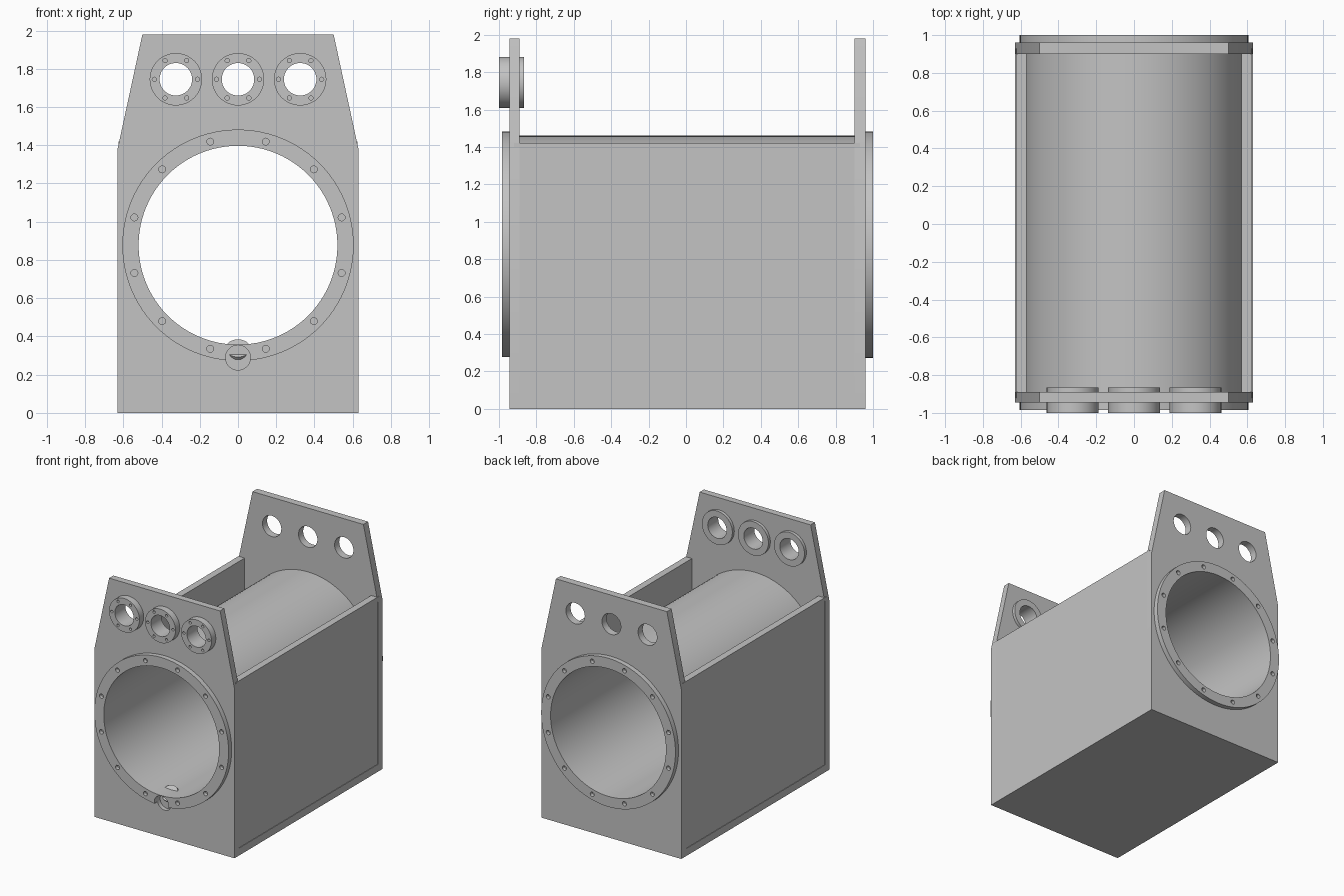
import bpy, bmesh
from math import sin, cos, pi, radians
from mathutils import Matrix

cube = bpy.data.objects.get("Cube")
if cube:
    bpy.data.objects.remove(cube)

grey = bpy.data.materials.new("plain grey")
grey.use_nodes = True
colour = (0.55, 0.55, 0.55, 1)
grey.diffuse_color = colour
grey.node_tree.nodes["Principled BSDF"].inputs["Base Color"].default_value = colour

BORE_Z, BORE_R = 0.877, 0.52
PORT_Z, PORT_R = 0.289, 0.065
PIPE_X, PIPE_Z, PIPE_R = (-0.325, 0, 0.325), 1.745, 0.085


def finish(name, bm):
    bmesh.ops.recalc_face_normals(bm, faces=bm.faces)
    mesh = bpy.data.meshes.new(name)
    bm.to_mesh(mesh)
    bm.free()
    ob = bpy.data.objects.new(name, mesh)
    bpy.context.collection.objects.link(ob)
    mesh.materials.append(grey)
    return ob


def rods(name, specs):
    """Cylinders along y, each given as (x, z, radius, y0, y1)."""
    bm = bmesh.new()
    for x, z, r, y0, y1 in specs:
        place = Matrix.Translation((x, (y0 + y1) / 2, z)) @ Matrix.Rotation(pi / 2, 4, 'X')
        sides = 96 if r > 0.3 else 48 if r > 0.05 else 16
        bmesh.ops.create_cone(bm, cap_ends=True, segments=sides, radius1=r, radius2=r,
                              depth=abs(y1 - y0), matrix=place)
    return finish(name, bm)


def box(name, x0, x1, y0, y1, z0, z1):
    bm = bmesh.new()
    place = Matrix.Translation(((x0 + x1) / 2, (y0 + y1) / 2, (z0 + z1) / 2))
    size = Matrix.Diagonal((x1 - x0, y1 - y0, z1 - z0, 1))
    bmesh.ops.create_cube(bm, size=1, matrix=place @ size)
    return finish(name, bm)


def drill(ob, specs):
    cutter = rods("cutter", specs)
    cutter.hide_render = True
    mod = ob.modifiers.new("holes", 'BOOLEAN')
    mod.operation, mod.solver, mod.object = 'DIFFERENCE', 'EXACT', cutter
    bpy.context.view_layer.objects.active = ob
    bpy.ops.object.modifier_apply(modifier=mod.name)
    bpy.data.objects.remove(cutter)


def bolts(x, z, ring, r, count, start, y0, y1):
    angles = [radians(start) + 2 * pi * i / count for i in range(count)]
    return [(x + ring * cos(a), z + ring * sin(a), r, y0, y1) for a in angles]


def smooth(ob):
    bpy.ops.object.select_all(action='DESELECT')
    ob.select_set(True)
    bpy.context.view_layer.objects.active = ob
    bpy.ops.object.shade_smooth_by_angle(angle=radians(30))


bore = (0, BORE_Z, BORE_R, -2, 2)
port = (0, PORT_Z, PORT_R, -2, -0.91)

# End plates with tapered shoulders, main bore and three pipe holes
half = [(0.63, 0), (0.63, 1.38), (0.5, 1.98)]
outline = half + [(-x, z) for x, z in reversed(half)]
for name, y0, y1 in (("front_plate", -0.945, -0.89), ("back_plate", 0.9, 0.96)):
    bm = bmesh.new()
    face = bm.faces.new([bm.verts.new((x, y0, z)) for x, z in outline])
    grown = bmesh.ops.extrude_face_region(bm, geom=[face])["geom"]
    bmesh.ops.translate(bm, vec=(0, y1 - y0, 0),
                        verts=[v for v in grown if isinstance(v, bmesh.types.BMVert)])
    plate = finish(name, bm)
    drill(plate, [bore] + [(x, PIPE_Z, PIPE_R, -2, 2) for x in PIPE_X])
    if name == "front_plate":
        drill(plate, [port])
    smooth(plate)

# Box walls and floor
for side, s in (("left", 1), ("right", -1)):
    xs = sorted((s * 0.57, s * 0.626))
    box(side + "_wall", *xs, -0.92, 0.93, 0.05, 1.42)
box("floor_plate", -0.63, 0.63, -0.89, 0.9, 0, 0.06)

# Main tube
tube = rods("main_tube", [(0, BORE_Z, 0.583, -0.91, 0.95)])
drill(tube, [bore])
smooth(tube)

# Large bolted flanges
for name, y0, y1, face, deep in (("front_flange", -0.985, -0.945, -1.1, -0.955),
                                 ("back_flange", 0.96, 1.0, 1.1, 0.97)):
    flange = rods(name, [(0, BORE_Z, 0.605, y0, y1)])
    drill(flange, [bore])
    drill(flange, bolts(0, BORE_Z, 0.561, 0.018, 12, 15, face, deep))
    if name == "front_flange":
        drill(flange, [port])
    smooth(flange)

# Small pipe flanges through the front plate
for label, x in zip(("right", "middle", "left"), PIPE_X):
    flange = rods(label + "_pipe_flange", [(x, PIPE_Z, 0.137, -1.0, -0.865)])
    drill(flange, [(x, PIPE_Z, PIPE_R, -2, 2)]
          + bolts(x, PIPE_Z, 0.113, 0.011, 6, 0, -1.1, -0.96))
    smooth(flange)

# Slanted drain stub at the bottom of the tube
bm = bmesh.new()
bmesh.ops.create_cone(bm, cap_ends=True, segments=48, radius1=PORT_R, radius2=PORT_R, depth=0.08,
                      matrix=Matrix.Translation((0, -0.85, 0.31)) @ Matrix.Rotation(radians(45), 4, 'X'))
smooth(finish("drain_stub", bm))
